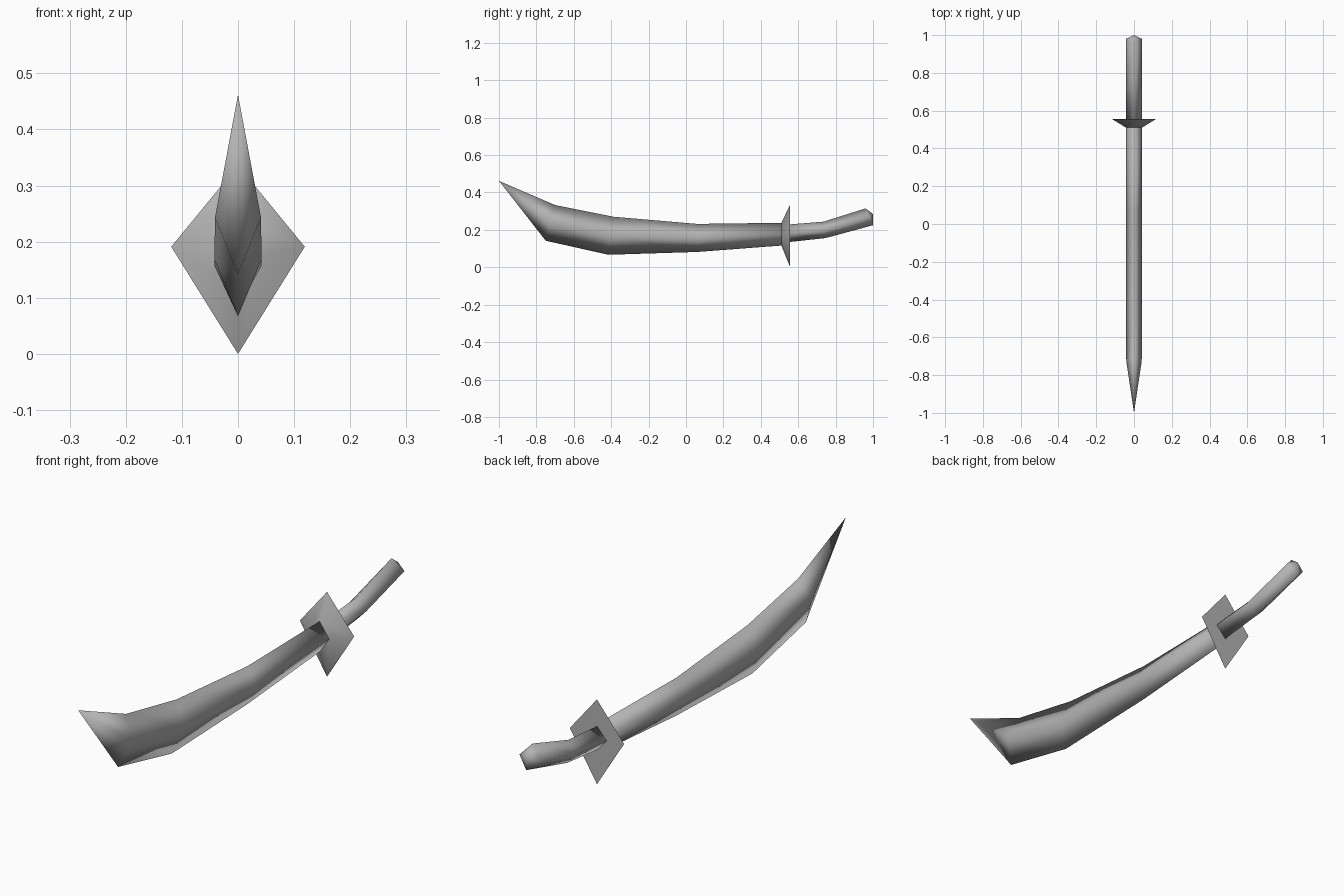
import bpy
import bmesh
import math

cube = bpy.data.objects.get("Cube")
if cube:
    bpy.data.objects.remove(cube, do_unlink=True)

steel = bpy.data.materials.new("grey steel")
steel.use_nodes = True
GREY = (0.45, 0.45, 0.45, 1)
steel.diffuse_color = GREY
steel.node_tree.nodes["Principled BSDF"].inputs["Base Color"].default_value = GREY


def diamond_loft(name, sections, start=None, end=None, smooth_angle=180):
    """Loft diamond sections (half width, top yz, side yz, bottom yz), closed by points or caps."""
    bm = bmesh.new()
    rings = []
    for w, top, side, bottom in sections:
        points = [(0, *top), (w, *side), (0, *bottom), (-w, *side)]
        rings.append([bm.verts.new(p) for p in points])
    for a, b in zip(rings, rings[1:]):
        for i in range(4):
            j = (i + 1) % 4
            bm.faces.new((a[i], a[j], b[j], b[i]))
    for ring, tip in ((rings[0], start), (rings[-1], end)):
        if tip:
            apex = bm.verts.new((0, *tip))
            for i in range(4):
                bm.faces.new((ring[i], ring[(i + 1) % 4], apex))
        else:
            bm.faces.new(ring)
    bmesh.ops.recalc_face_normals(bm, faces=bm.faces)
    mesh = bpy.data.meshes.new(name)
    bm.to_mesh(mesh)
    bm.free()
    mesh.materials.append(steel)
    obj = bpy.data.objects.new(name, mesh)
    bpy.context.collection.objects.link(obj)
    bpy.ops.object.select_all(action="DESELECT")
    obj.select_set(True)
    bpy.context.view_layer.objects.active = obj
    bpy.ops.object.shade_smooth_by_angle(angle=math.radians(smooth_angle))
    return obj


# Curved blade, from the upswept point back to the guard
diamond_loft("blade", [
    (0.041, (-0.70, 0.333), (-0.725, 0.243), (-0.75, 0.142)),
    (0.042, (-0.385, 0.27), (-0.40, 0.168), (-0.415, 0.067)),
    (0.042, (0.06, 0.232), (0.06, 0.157), (0.06, 0.082)),
    (0.042, (0.52, 0.238), (0.52, 0.178), (0.52, 0.117)),
], start=(-1.0, 0.462))

# Flared diamond guard with a flat back
diamond_loft("guard", [
    (0.042, (0.51, 0.238), (0.51, 0.178), (0.51, 0.117)),
    (0.119, (0.557, 0.336), (0.557, 0.191), (0.557, 0.0)),
], smooth_angle=130)

# Bent grip with a pointed pommel
diamond_loft("handle", [
    (0.043, (0.55, 0.229), (0.55, 0.182), (0.55, 0.135)),
    (0.043, (0.735, 0.244), (0.74, 0.2), (0.745, 0.156)),
    (0.043, (0.96, 0.315), (0.98, 0.268), (1.0, 0.225)),
], end=(1.0, 0.285), smooth_angle=130)
